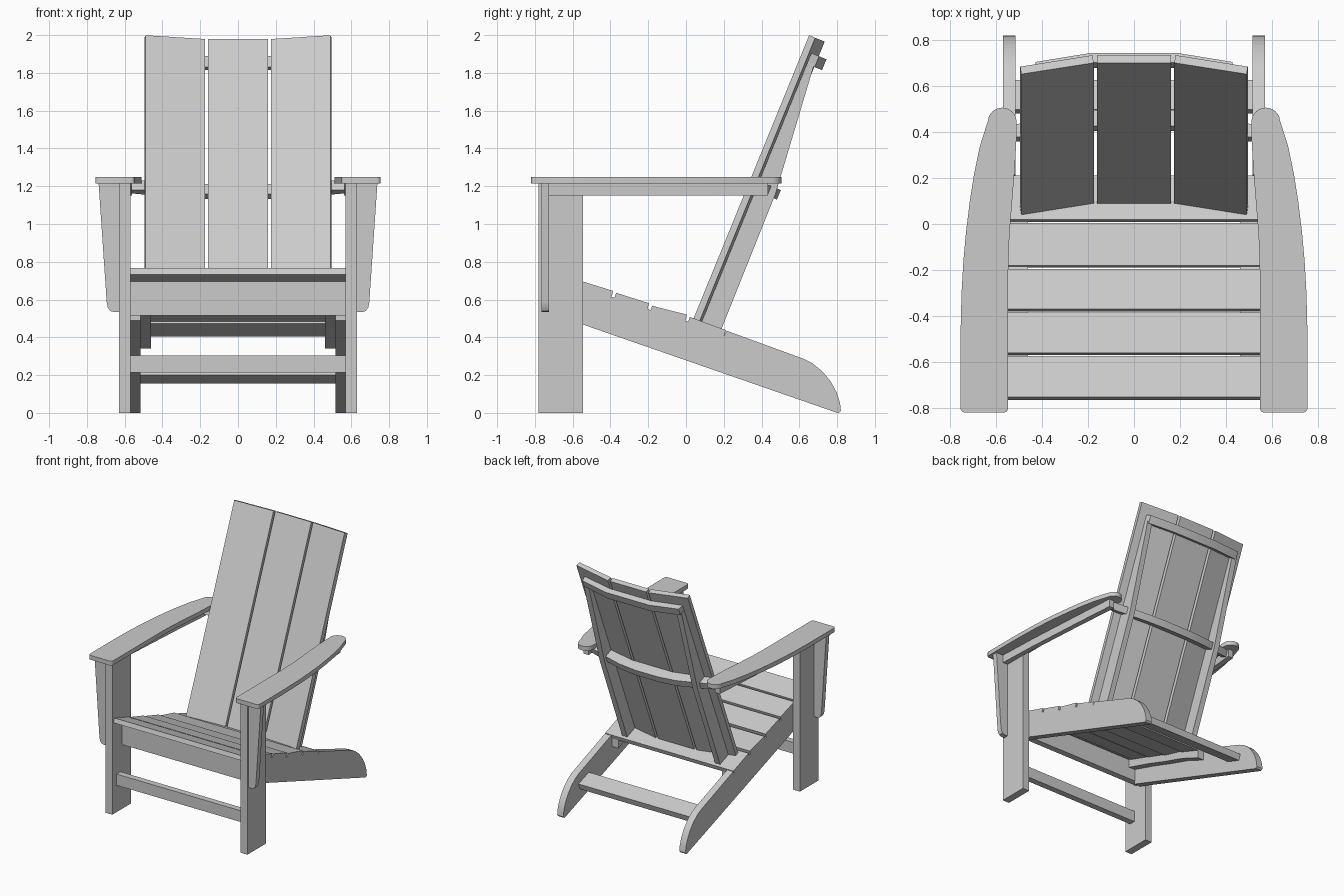
import bpy, bmesh, math
from mathutils import Vector

if "Cube" in bpy.data.objects:
    bpy.data.objects.remove(bpy.data.objects["Cube"])


def prism(name, ring, push, mirror=False):
    """Extrude a flat ring of 3D points along a vector; optionally mirror across x."""
    bm = bmesh.new()
    face = bm.faces.new([bm.verts.new(p) for p in ring])
    ext = bmesh.ops.extrude_face_region(bm, geom=[face], use_keep_orig=True)
    moved = [g for g in ext["geom"] if isinstance(g, bmesh.types.BMVert)]
    bmesh.ops.translate(bm, verts=moved, vec=Vector(push))
    bmesh.ops.recalc_face_normals(bm, faces=bm.faces)
    mesh = bpy.data.meshes.new(name)
    bm.to_mesh(mesh)
    bm.free()
    obj = bpy.data.objects.new(name, mesh)
    bpy.context.collection.objects.link(obj)
    if mirror:
        obj.modifiers.new("Mirror", 'MIRROR')
    bpy.context.view_layer.objects.active = obj
    obj.select_set(True)
    bpy.ops.object.shade_smooth_by_angle(angle=math.radians(25))
    obj.select_set(False)
    return obj


def side(name, pts, x0, x1, mirror=False):
    """Side profile (y, z) extruded from x0 to x1."""
    return prism(name, [(x0, y, z) for y, z in pts], (x1 - x0, 0, 0), mirror)


def plan(name, pts, z0, z1):
    """Top outline (x, y) extruded in z and mirrored."""
    return prism(name, [(x, y, z0) for x, y in pts], (0, 0, z1 - z0), True)


def rect(a0, a1, b0, b1):
    return [(a0, b0), (a1, b0), (a1, b1), (a0, b1)]


def plank(y0, z0, y1, z1, t):
    """Sloped board section: top edge from point 0 to point 1, thickness t below."""
    d = Vector((y1 - y0, z1 - z0)).normalized()
    ny, nz = d.y * t, -d.x * t
    return [(y0, z0), (y1, z1), (y1 + ny, z1 + nz), (y0 + ny, z0 + nz)]


def arc(cx, cy, rx, ry, a0, a1, n=8):
    return [(cx + rx * math.cos(math.radians(a0 + (a1 - a0) * i / n)),
             cy + ry * math.sin(math.radians(a0 + (a1 - a0) * i / n))) for i in range(n + 1)]


# Front legs and the bar between them
side("front_leg", rect(-0.78, -0.545, 0, 1.215), 0.57, 0.63, True)
side("front_crossbar", rect(-0.725, -0.675, 0.215, 0.305), -0.57, 0.57)

# Sloping side rails with rounded tails
tail = [(0.215, 0.435), (0.62, 0.287), (0.67, 0.262), (0.72, 0.222), (0.765, 0.168),
        (0.797, 0.11), (0.815, 0.055), (0.82, 0.012), (0.808, 0.0), (0.79, 0.004)]
seat_line = [(-0.61, 0.68), (-0.38, 0.61), (-0.19, 0.545), (0.01, 0.483), (0.2, 0.405)]
side("side_rail", [(-0.61, 0.49)] + seat_line + tail, 0.515, 0.57, True)
side("rear_crossbar", plank(0.497, 0.248, 0.627, 0.203, 0.05), -0.515, 0.515)

# Seat: apron, cleats under the slats, five slats following a gentle dip
side("seat_apron", rect(-0.655, -0.605, 0.515, 0.705), -0.57, 0.57)
side("seat_cleat", seat_line + [(y, z - 0.065) for y, z in reversed(seat_line)],
     0.46, 0.516, True)
slats = [(-0.753, 0.766, -0.575, 0.706), (-0.56, 0.70, -0.385, 0.645),
         (-0.37, 0.636, -0.195, 0.58), (-0.18, 0.567, 0.005, 0.52),
         (0.02, 0.508, 0.212, 0.438)]
for i, s in enumerate(slats):
    side(f"seat_slat_{i + 1}", plank(*s, 0.036), -0.57, 0.57)

# Arms, with brackets and rails below
outer = [(0.755, -0.5), (0.75, -0.3), (0.742, -0.16), (0.73, -0.03), (0.714, 0.1),
         (0.695, 0.22), (0.67, 0.34)]
inner = [(0.512, 0.36), (0.518, 0.25), (0.53, 0.1), (0.542, -0.05), (0.547, -0.2)]
plan("armrest", arc(0.567, -0.80, 0.02, 0.02, 180, 270, 4)
     + arc(0.735, -0.80, 0.02, 0.02, 270, 360, 4) + outer
     + arc(0.573, 0.445, 0.062, 0.061, 5, 175, 12) + inner, 1.215, 1.25)
plan("arm_rail", [(0.63, -0.725), (0.675, -0.725), (0.662, -0.4), (0.63, 0.1), (0.605, 0.435),
                  (0.56, 0.435), (0.588, 0.1), (0.63, -0.545)], 1.152, 1.215)
bracket = [(0.63, 1.215), (0.738, 1.215), (0.695, 0.585), (0.69, 0.56), (0.678, 0.54),
           (0.655, 0.533), (0.63, 0.533)]
prism("arm_bracket", [(x, -0.765, z) for x, z in bracket], (0, 0.04, 0), True)

# Reclined back, built in a tilted frame: u runs up the back, n points to the front
LEAN = math.radians(22.2)
UP = Vector((0, math.sin(LEAN), math.cos(LEAN)))
FRONT = Vector((0, -math.cos(LEAN), math.sin(LEAN)))
BASE = Vector((0, 0.085, 0.47))


def back(x, n, u):
    return BASE + Vector((x, 0, 0)) + FRONT * n + UP * u


def back_part(name, pts, u0, u1, mirror=False):
    """Cross-section (x, n) pushed up the back from u0 to u1."""
    return prism(name, [back(x, n, u0) for x, n in pts], UP * (u1 - u0), mirror)


def back_bar(name, front, rear, u0, u1):
    half = front + rear[::-1]
    left = [(-x, n) for x, n in front[::-1]]
    left_rear = [(-x, n) for x, n in rear]
    return back_part(name, left + front + rear[::-1] + left_rear, u0, u1)


back_part("back_slat_centre", rect(-0.16, 0.16, -0.036, 0), 0, 1.63)
back_part("back_slat_side", [(0.175, 0.0), (0.49, 0.053), (0.495, 0.018), (0.181, -0.036)],
          0, 1.63, True)
prism("back_upright", [back(0.39, n, u) for n, u in
      [(0.006, 0.0), (-0.105, 0.0), (-0.1, 0.78), (-0.03, 1.5), (0.006, 1.5)]],
      (0.045, 0, 0), True)
back_bar("back_top_bar", [(0.185, -0.036), (0.435, 0.006)],
         [(0.19, -0.08), (0.428, -0.038)], 1.485, 1.547)
back_bar("back_middle_bar", [(0.18, -0.036), (0.48, 0.014), (0.565, 0.018)],
         [(0.1, -0.118), (0.25, -0.104), (0.40, -0.072), (0.565, -0.03)], 0.76, 0.815)
